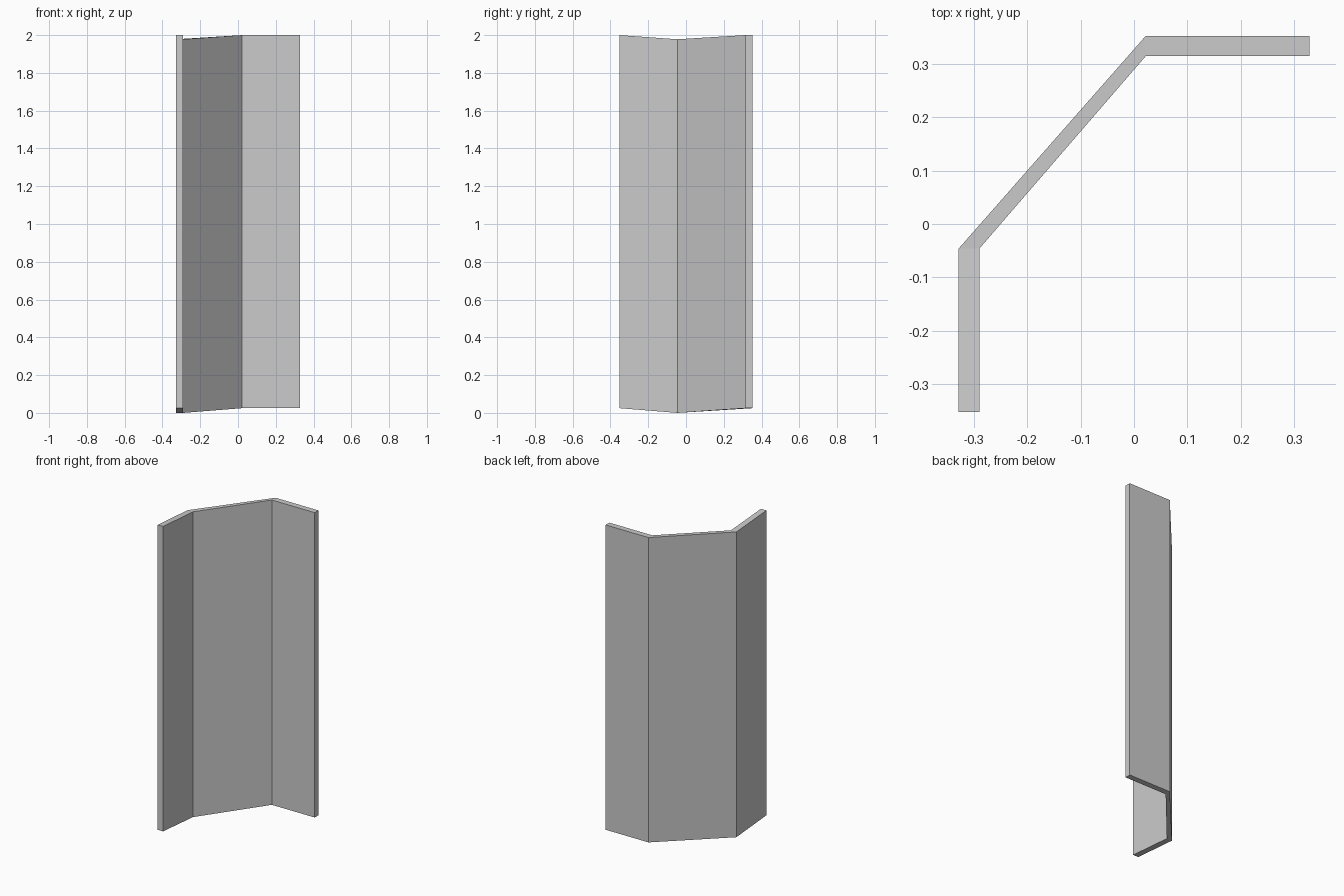
import bpy, bmesh

if "Cube" in bpy.data.objects:
    bpy.data.objects.remove(bpy.data.objects["Cube"])

# Stations along the folded panel: outer (x, y), inner (x, y), bottom z, top z
stations = [
    ((-0.329, -0.353), (-0.290, -0.353), 0.025, 2.000),
    ((-0.329, -0.046), (-0.290, -0.046), 0.000, 1.978),
    ((0.022, 0.353), (0.022, 0.315), 0.025, 2.000),
    ((0.329, 0.353), (0.329, 0.315), 0.025, 2.000),
]

bm = bmesh.new()

# Cross-section rings: outer bottom, inner bottom, inner top, outer top
rings = [[bm.verts.new((*o, lo)), bm.verts.new((*i, lo)),
          bm.verts.new((*i, hi)), bm.verts.new((*o, hi))]
         for o, i, lo, hi in stations]

# Panel walls between neighbouring rings
for a, b in zip(rings, rings[1:]):
    for k in range(4):
        n = (k + 1) % 4
        bm.faces.new((a[k], a[n], b[n], b[k]))

# End caps
bm.faces.new(rings[0])
bm.faces.new(rings[-1])
bmesh.ops.recalc_face_normals(bm, faces=bm.faces)

mesh = bpy.data.meshes.new("folded_panel")
bm.to_mesh(mesh)
bm.free()
panel = bpy.data.objects.new("folded_panel", mesh)
bpy.context.collection.objects.link(panel)
